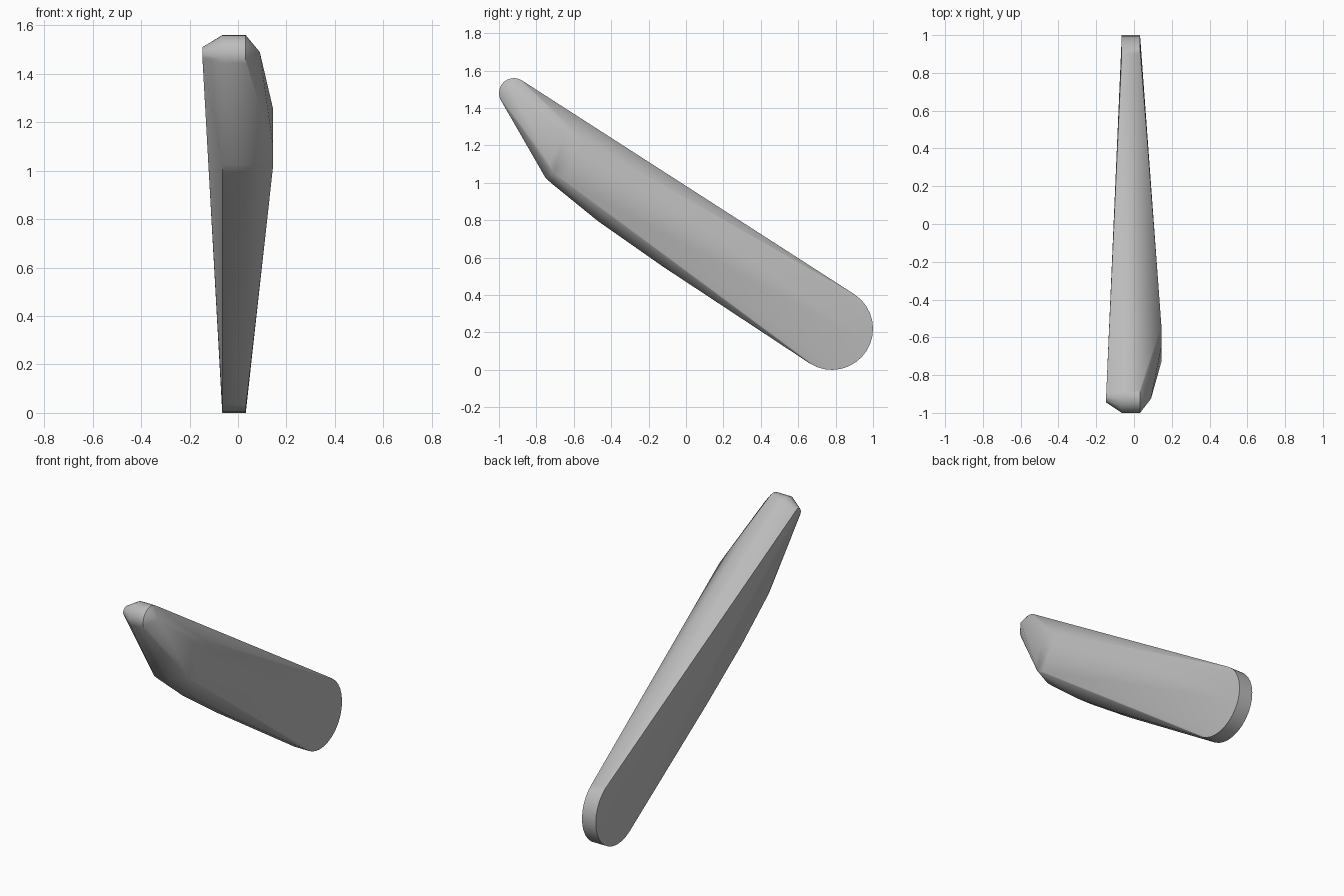
import bpy, bmesh
from math import sin, cos, radians

cube = bpy.data.objects.get("Cube")
if cube:
    bpy.data.objects.remove(cube)


def arc(x, y, z, radius, start, end, steps):
    """Points of a circular arc in the side plane at x (degrees from +y)."""
    angles = [radians(start + (end - start) * i / steps) for i in range(steps + 1)]
    return [(x, y + radius * cos(a), z + radius * sin(a)) for a in angles]


# Material
grey = bpy.data.materials.new("plain_grey")
grey.use_nodes = True
colour = (0.5, 0.5, 0.5, 1)
grey.diffuse_color = colour
grey.node_tree.nodes["Principled BSDF"].inputs["Base Color"].default_value = colour

LEFT, RIGHT = -0.065, 0.032
points = []

# Straight core: rounded wide end, rounded tip and curved underside
for x in (LEFT, RIGHT):
    points += arc(x, 0.78, 0.22, 0.22, -123, 57, 16)
    points += arc(x, -0.92, 1.48, 0.08, 57, 207, 10)
    points += [(x, -0.12, 0.55), (x, -0.47, 0.795)]
points += [(LEFT, y, z) for y, z in ((-0.71, 0.99), (-0.75, 1.025), (-0.775, 1.07))]
points += [(RIGHT, y, z) for y, z in ((-0.71, 0.99), (-0.75, 1.025), (-0.775, 1.07))]

# Flared cheek beside the tip
points += arc(-0.147, -0.915, 1.48, 0.03, 57, 207, 5)

# Bulge on the other side, tapering towards the tip
points += [(0.145, y, z) for y, z in
           ((-0.54, 1.225), (-0.59, 1.25), (-0.65, 1.255), (-0.73, 1.10), (-0.71, 1.05), (-0.66, 1.02))]
points.append((0.09, -0.925, 1.49))

# Skin the sections into one closed solid
bm = bmesh.new()
for p in points:
    bm.verts.new(p)
hull = bmesh.ops.convex_hull(bm, input=bm.verts[:])
loose = {v for v in hull["geom_interior"] + hull["geom_unused"]
         if isinstance(v, bmesh.types.BMVert)}
bmesh.ops.delete(bm, geom=list(loose), context='VERTS')
bmesh.ops.dissolve_limit(bm, angle_limit=radians(1), verts=bm.verts[:], edges=bm.edges[:])
bmesh.ops.recalc_face_normals(bm, faces=bm.faces[:])

mesh = bpy.data.meshes.new("tapered_blade")
bm.to_mesh(mesh)
bm.free()
mesh.materials.append(grey)
blade = bpy.data.objects.new("tapered_blade", mesh)
bpy.context.collection.objects.link(blade)

# Smooth shading with crisp edges
bpy.ops.object.select_all(action='DESELECT')
blade.select_set(True)
bpy.context.view_layer.objects.active = blade
bpy.ops.object.shade_smooth_by_angle(angle=radians(40))
